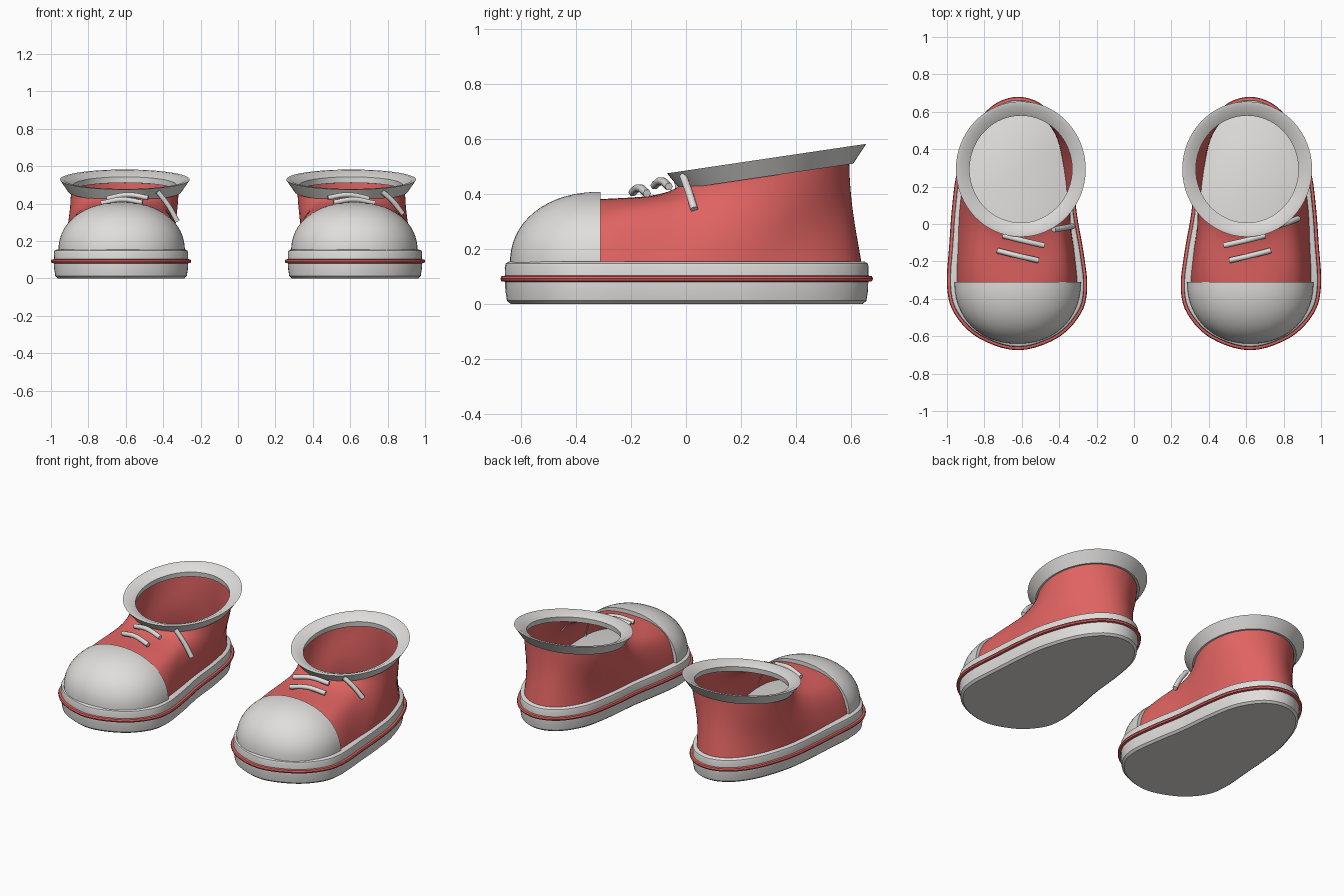
import bpy, bmesh
from math import sin, cos, pi, atan2
from mathutils import Vector

if "Cube" in bpy.data.objects:
    bpy.data.objects.remove(bpy.data.objects["Cube"], do_unlink=True)


def material(name, rgb):
    m = bpy.data.materials.new(name)
    m.use_nodes = True
    m.diffuse_color = (*rgb, 1)
    m.node_tree.nodes["Principled BSDF"].inputs["Base Color"].default_value = (*rgb, 1)
    return m


RED = material("canvas_red", (0.74, 0.125, 0.12))
GREY = material("rubber_light_grey", (0.74, 0.73, 0.71))


def add_object(name, data, mat):
    ob = bpy.data.objects.new(name, data)
    bpy.context.collection.objects.link(ob)
    data.materials.append(mat)
    return ob


def finish(bm, name, mat, angle=0.7):
    bmesh.ops.recalc_face_normals(bm, faces=bm.faces)
    me = bpy.data.meshes.new(name)
    bm.to_mesh(me)
    bm.free()
    ob = add_object(name, me, mat)
    bpy.ops.object.select_all(action="DESELECT")
    ob.select_set(True)
    bpy.context.view_layer.objects.active = ob
    bpy.ops.object.shade_smooth_by_angle(angle=angle)


def loft(name, rings, mat, side, caps=False, closed=False):
    """Skin a stack of closed rings; side = -1 mirrors the part."""
    bm = bmesh.new()
    rows = [[bm.verts.new((p[0] * side, p[1], p[2])) for p in r] for r in rings]
    pairs = list(zip(rows, rows[1:]))
    if closed:
        pairs.append((rows[-1], rows[0]))
    for a, b in pairs:
        for i in range(len(a)):
            j = (i + 1) % len(a)
            bm.faces.new((a[i], a[j], b[j], b[i]))
    if caps:
        bm.faces.new(rows[0])
        bm.faces.new(rows[-1])
    finish(bm, name, mat)


def smooth_loop(pts, steps):
    """Closed spline through the control points."""
    out, n = [], len(pts)
    for i in range(n):
        a, b, c, d = (Vector(pts[(i + k) % n]) for k in (-1, 0, 1, 2))
        for s in range(steps):
            t = s / steps
            out.append(0.5 * (2 * b + (c - a) * t + (2 * a - 5 * b + 4 * c - d) * t * t
                              + (3 * b - a - 3 * c + d) * t ** 3))
    return out


def inset(loop, d):
    out = []
    for i, p in enumerate(loop):
        t = (loop[(i + 1) % len(loop)] - loop[i - 1]).normalized()
        out.append(p + Vector((-t.y, t.x)) * d)
    return out


# Sole outline of the left shoe, from the toe round the outer side
OUTLINE = smooth_loop([
    (.62, -.675), (.83, -.61), (.96, -.48), (1.0, -.33), (.987, -.1), (.972, .1),
    (.945, .28), (.87, .49), (.76, .63), (.62, .68), (.48, .63), (.375, .48),
    (.33, .28), (.305, .05), (.27, -.15), (.25, -.34), (.285, -.48), (.41, -.61)], 5)


def level(d, z):
    return [(p.x, p.y, z) for p in inset(OUTLINE, d)]


# Tilted collar ring
CX, CY, RX, RY = .605, .293, .347, .362


def collar_point(a, r, dz):
    y = CY + RY * r * sin(a)
    return Vector((CX + RX * r * cos(a), y, .475 + .148 * (y + .07) + dz))


def upper_rings(rows=16):
    """Curves that rise from the sole, dome over the toe and end at the collar."""
    paths = []
    for p, q in zip(inset(OUTLINE, .042), inset(OUTLINE, .065)):
        a = atan2(p.y - .12, p.x - .62)
        f = max(0, -sin(a)) ** 3
        s = p.lerp(q, f)
        p0 = Vector((s.x, s.y, .15))
        p3 = collar_point(a, .83, -.04)
        c1 = p0.lerp(p3, .5 * (1 - f))
        c1.z = .28 + .22 * f
        c2 = p3.lerp(p0, .2 * f)
        c2.z = .38 - .07 * f
        paths.append((p0, c1, c2, p3))
    rings = []
    for k in range(rows + 1):
        t = k / rows
        u = 1 - t
        rings.append([a * u ** 3 + b * 3 * u * u * t + c * 3 * u * t * t + d * t ** 3
                      for a, b, c, d in paths])
    return rings


def toe_cap(name, side):
    bm = bmesh.new()
    bmesh.ops.create_uvsphere(bm, u_segments=48, v_segments=32, radius=1)
    n = 2.15
    for v in bm.verts:
        v.co /= sum(abs(c) ** n for c in v.co) ** (1 / n)
        v.co = (side * .622 + v.co.x * .338, -.31 + v.co.y * .33, .148 + v.co.z * .26)
    for co, no in (((0, -.31, 0), (0, 1, 0)), ((0, 0, .148), (0, 0, -1))):
        bmesh.ops.bisect_plane(bm, geom=bm.verts[:] + bm.edges[:] + bm.faces[:],
                               plane_co=co, plane_no=no, clear_outer=True)
    # Closed rear edge that stands proud of the canvas
    rim = [e for e in bm.edges if all(abs(v.co.y + .31) < 1e-4 for v in e.verts)]
    ext = bmesh.ops.extrude_edge_only(bm, edges=rim)["geom"]
    for v in ext:
        if isinstance(v, bmesh.types.BMVert):
            v.co.x = side * .622 + (v.co.x - side * .622) * .93
            v.co.z = .148 + (v.co.z - .148) * .9
    finish(bm, name, GREY)


def lace(name, pts, r=.015):
    cu = bpy.data.curves.new(name, "CURVE")
    cu.dimensions = "3D"
    cu.bevel_depth = r
    cu.bevel_resolution = 1
    cu.use_fill_caps = True
    sp = cu.splines.new("BEZIER")
    sp.bezier_points.add(len(pts) - 1)
    for b, p in zip(sp.bezier_points, pts):
        b.co = p
        b.handle_left_type = b.handle_right_type = "AUTO"
    add_object(name, cu, GREY)


ANGLES = [2 * pi * i / 64 for i in range(64)]
for label, side in (("left", 1), ("right", -1)):
    # Rubber sole with its painted welt stripe
    loft(label + "_sole", [level(.038, 0), level(.024, .012), level(.018, .05),
                           level(.016, .135), level(.02, .148), level(.032, .155)],
         GREY, side, caps=True)
    loft(label + "_sole_stripe", [level(.022, .08), level(.004, .083), level(0, .092),
                                  level(.004, .101), level(.022, .104)],
         RED, side, closed=True)
    # Canvas body and toe
    loft(label + "_upper", upper_rings(), RED, side)
    toe_cap(label + "_toe_cap", side)
    # Flared collar
    loft(label + "_collar", [[collar_point(a, r, dz) for a in ANGLES] for r, dz in
                             ((1, 0), (.87, -.065), (.8, -.06), (.79, -.028), (.94, 0))],
         GREY, side, closed=True)
    # Two cross laces
    for i, (y, z, shift) in enumerate(((-.09, .443, 0), (-.17, .418, .03))):
        lace(f"{label}_lace_{i + 1}",
             [(side * (.48 + shift), y - .025, z - .012),
              (side * (.59 + shift), y, z + .004),
              (side * (.70 + shift), y + .028, z - .016)])

# Loose lace ends
lace("left_lace_end", [(.77, -.01, .465), (.83, .01, .41), (.88, .03, .345)])
lace("right_lace_end", [(-.43, -.03, .465), (-.37, -.02, .385), (-.325, -.012, .305)])
